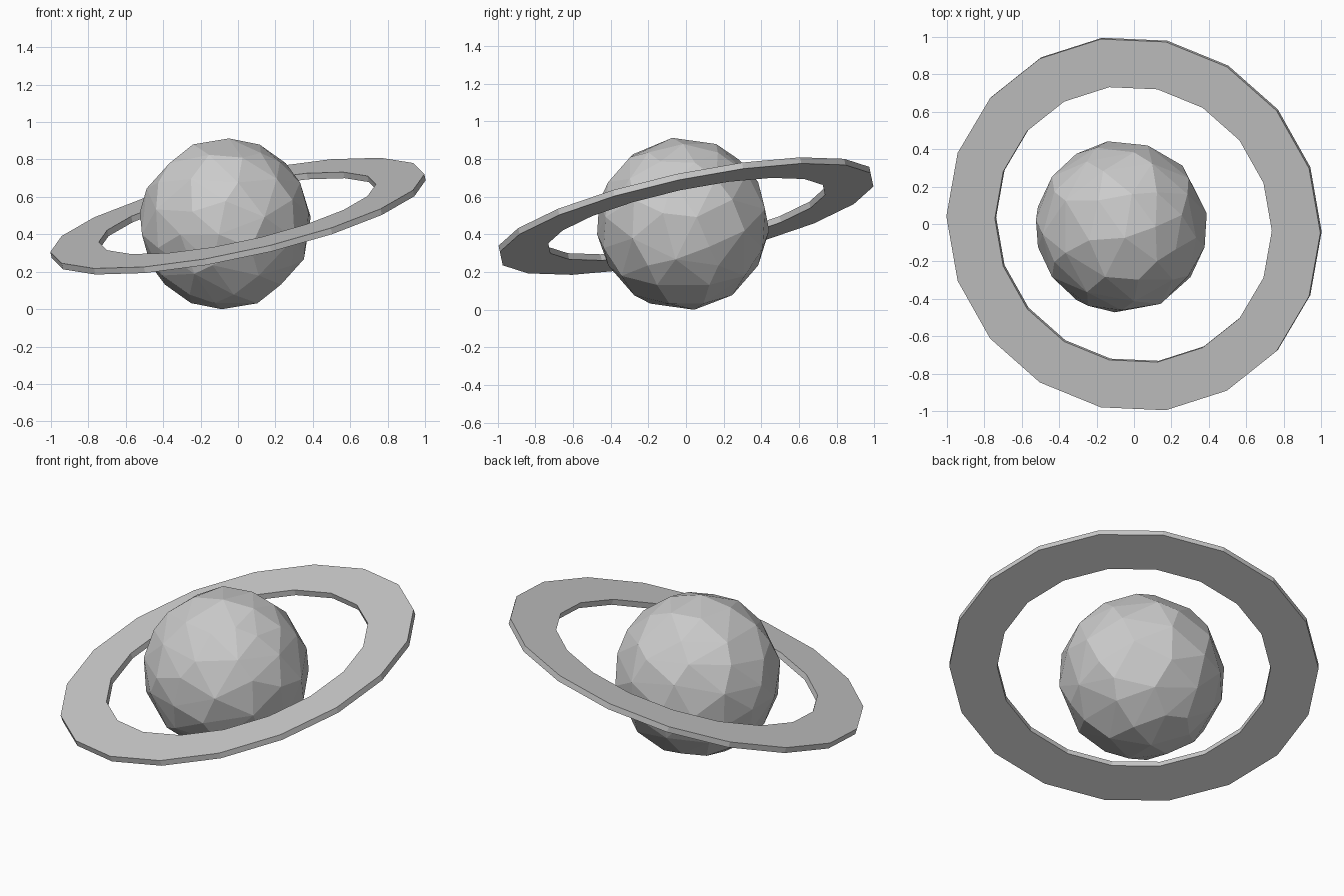
import bpy, bmesh, math
from mathutils import Matrix, Vector

if "Cube" in bpy.data.objects:
    bpy.data.objects.remove(bpy.data.objects["Cube"])

# Planet: low-poly ball with irregular flat facets
bpy.ops.mesh.primitive_ico_sphere_add(subdivisions=3, radius=0.457,
                                      location=(-0.068, -0.015, 0.456))
planet = bpy.context.object
planet.name = "planet"
facets = planet.modifiers.new("facets", 'DECIMATE')
facets.ratio = 0.45

# Ring: flat 18-sided band, tilted about both horizontal axes
SIDES, OUTER, INNER, HALF = 18, 1.022, 0.757, 0.017
profile = [(INNER, -HALF), (OUTER, -HALF), (OUTER, HALF), (INNER, HALF)]
bm = bmesh.new()
loops = []
for i in range(SIDES):
    a = 2 * math.pi * i / SIDES
    loops.append([bm.verts.new((r * math.cos(a), r * math.sin(a), z)) for r, z in profile])
for i in range(SIDES):
    p, q = loops[i], loops[(i + 1) % SIDES]
    for k in range(4):
        n = (k + 1) % 4
        bm.faces.new((p[k], q[k], q[n], p[n]))
bmesh.ops.recalc_face_normals(bm, faces=bm.faces)
mesh = bpy.data.meshes.new("ring")
bm.to_mesh(mesh)
bm.free()
ring = bpy.data.objects.new("ring", mesh)
bpy.context.collection.objects.link(ring)
tilt = math.radians(12)
ring.matrix_world = (Matrix.Translation(Vector((0, 0, 0.497)))
                     @ Matrix.Rotation(tilt, 4, 'X') @ Matrix.Rotation(-tilt, 4, 'Y'))
